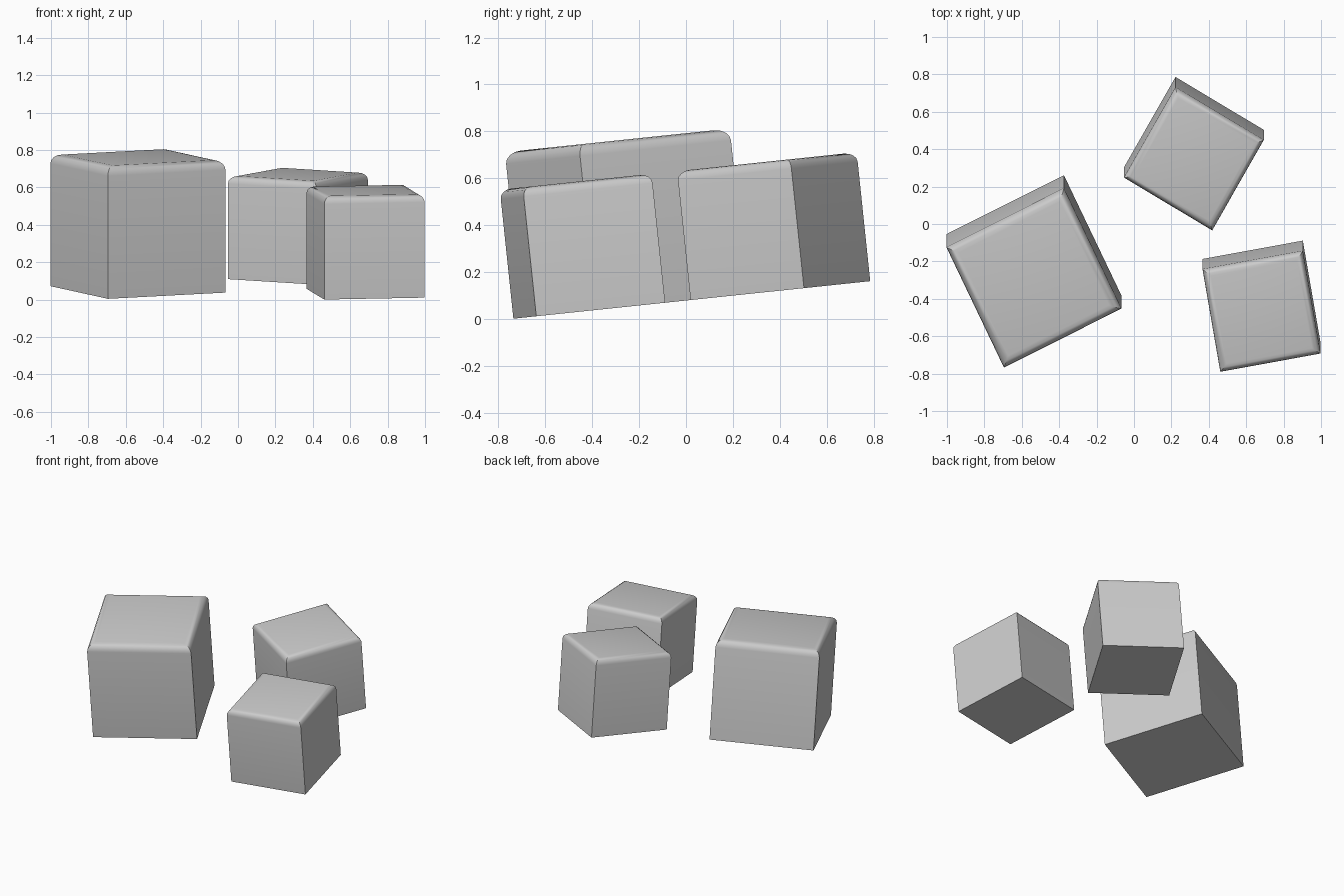
import bpy
import bmesh
from math import radians
from mathutils import Matrix, Vector

cube = bpy.data.objects.get("Cube")
if cube:
    bpy.data.objects.remove(cube, do_unlink=True)

grey = bpy.data.materials.new("light grey")
grey.use_nodes = True
colour = (0.6, 0.6, 0.6, 1)
grey.diffuse_color = colour
grey.node_tree.nodes["Principled BSDF"].inputs["Base Color"].default_value = colour

# All blocks rest on one sloping plane, slightly stretched along its depth
slope = (Matrix.Translation((0, 0, 0.078)) @ Matrix.Rotation(radians(6), 4, 'X'))
stretch = Matrix.Scale(1.03, 4, Vector((0, 1, 0)))


def block(name, x, y, side, height, turn, radius):
    """Box with a rounded top rim and sharp uprights, standing on the slope."""
    bm = bmesh.new()
    bmesh.ops.create_cube(bm, size=1)
    bmesh.ops.translate(bm, verts=bm.verts, vec=(0, 0, 0.5))
    bmesh.ops.scale(bm, verts=bm.verts, vec=(side, side, height))
    rim = [e for e in bm.edges if all(v.co.z > height * 0.9 for v in e.verts)]
    bmesh.ops.bevel(bm, geom=rim, offset=radius, offset_type='OFFSET',
                    segments=4, profile=0.5, affect='EDGES')
    place = (slope @ Matrix.Translation((x, y, 0)) @ stretch
             @ Matrix.Rotation(radians(turn), 4, 'Z'))
    bmesh.ops.transform(bm, matrix=place, verts=bm.verts)
    bmesh.ops.recalc_face_normals(bm, faces=bm.faces)
    mesh = bpy.data.meshes.new(name)
    bm.to_mesh(mesh)
    bm.free()
    mesh.materials.append(grey)
    ob = bpy.data.objects.new(name, mesh)
    bpy.context.collection.objects.link(ob)
    bpy.ops.object.select_all(action='DESELECT')
    ob.select_set(True)
    bpy.context.view_layer.objects.active = ob
    bpy.ops.object.shade_smooth_by_angle(angle=radians(30))


block("large_block", -0.535, -0.22, 0.70, 0.71, 26.1, 0.05)
block("front_small_block", 0.682, -0.415, 0.545, 0.553, 10.1, 0.04)
block("back_small_block", 0.32, 0.405, 0.547, 0.553, -30.3, 0.04)
